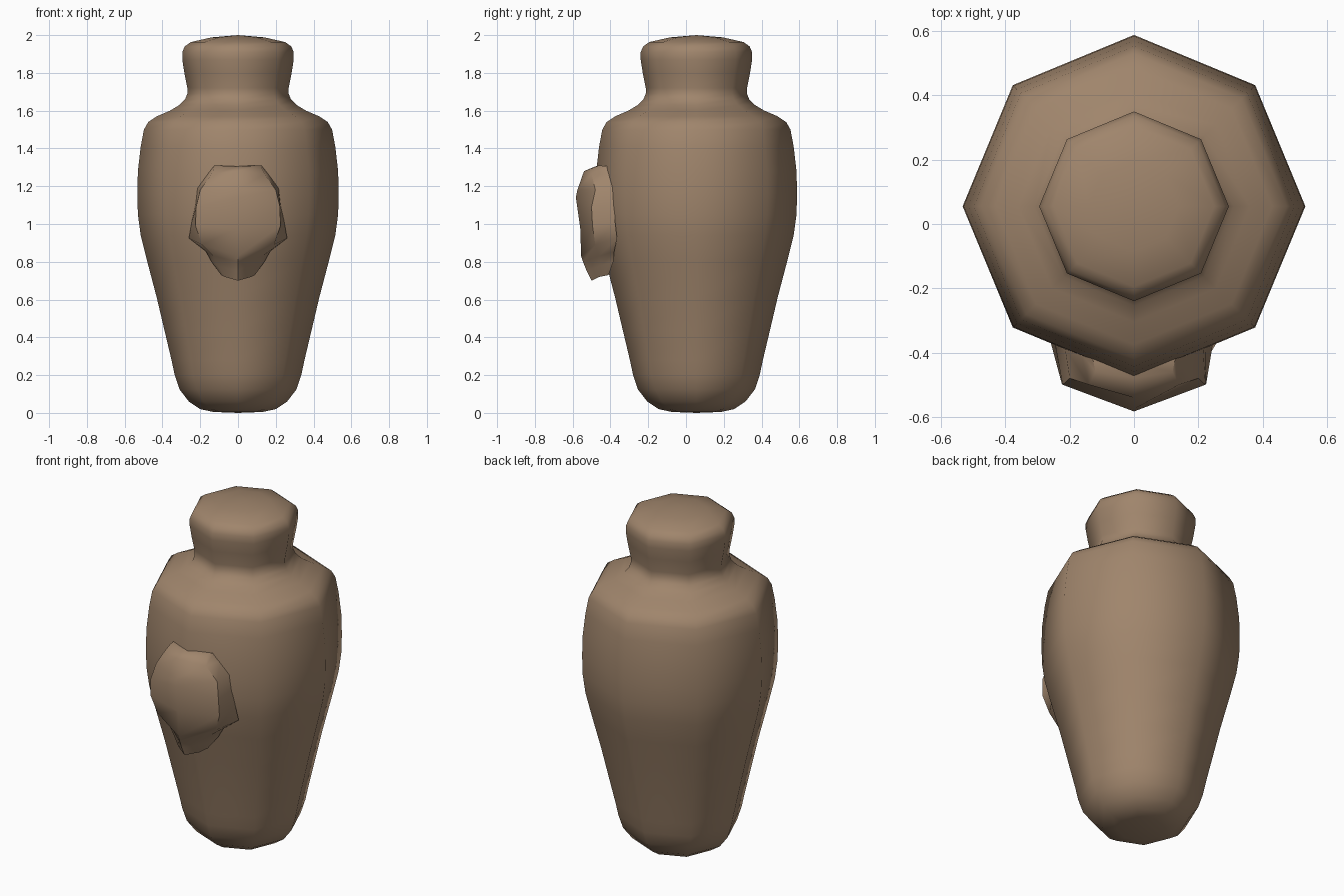
import bpy, bmesh, math

if "Cube" in bpy.data.objects:
    bpy.data.objects.remove(bpy.data.objects["Cube"])

clay = bpy.data.materials.new("brown clay")
clay.diffuse_color = (0.35, 0.235, 0.15, 1)
clay.use_nodes = True
clay.node_tree.nodes["Principled BSDF"].inputs["Base Color"].default_value = clay.diffuse_color


def finish(bm, name, angle):
    bmesh.ops.recalc_face_normals(bm, faces=bm.faces)
    me = bpy.data.meshes.new(name)
    bm.to_mesh(me)
    bm.free()
    ob = bpy.data.objects.new(name, me)
    bpy.context.collection.objects.link(ob)
    me.materials.append(clay)
    bpy.context.view_layer.objects.active = ob
    ob.select_set(True)
    bpy.ops.object.shade_smooth_by_angle(angle=math.radians(angle))
    ob.select_set(False)
    return ob


# Eight-sided jar with its stopper, as (radius, height)
profile = [(0.13, 0.005), (0.20, 0.02), (0.26, 0.06), (0.31, 0.125), (0.335, 0.20),
           (0.352, 0.28), (0.39, 0.44), (0.43, 0.61), (0.48, 0.80), (0.515, 0.94),
           (0.53, 1.05), (0.533, 1.16), (0.53, 1.28), (0.515, 1.41), (0.498, 1.50),
           (0.475, 1.54), (0.43, 1.57), (0.36, 1.60), (0.31, 1.63), (0.28, 1.66),
           (0.268, 1.69), (0.268, 1.72), (0.284, 1.80), (0.295, 1.87), (0.295, 1.91),
           (0.282, 1.94), (0.25, 1.963), (0.14, 1.988)]
SIDES, CY = 8, 0.055
bm = bmesh.new()
rings = [[bm.verts.new((r * math.cos(i * math.tau / SIDES),
                        CY + r * math.sin(i * math.tau / SIDES), z))
          for i in range(SIDES)] for r, z in profile]
for a, b in zip(rings, rings[1:]):
    for i in range(SIDES):
        j = (i + 1) % SIDES
        bm.faces.new((a[i], a[j], b[j], b[i]))
for ring, z in ((rings[0], 0.0), (rings[-1], 2.0)):
    tip = bm.verts.new((0, CY, z))
    for i in range(SIDES):
        bm.faces.new((ring[i], ring[(i + 1) % SIDES], tip))
finish(bm, "jar", 80)

# Carved mask on the front: rows of (back edge, side, centre), mirrored in x
rows = [
    [(0.13, -0.41, 1.305), (0.12, -0.46, 1.31), (0, -0.48, 1.305)],
    [(0.165, -0.40, 1.26), (0.14, -0.50, 1.265), (0, -0.54, 1.28)],
    [(0.215, -0.385, 1.19), (0.20, -0.48, 1.18), (0, -0.575, 1.18)],
    [(0.225, -0.38, 1.10), (0.222, -0.50, 1.09), (0, -0.583, 1.14)],
    [(0.245, -0.375, 1.01), (0.225, -0.495, 0.99), (0, -0.56, 0.98)],
    [(0.26, -0.365, 0.925), (0.19, -0.48, 0.89), (0, -0.555, 0.83)],
    [(0.17, -0.38, 0.855), (0.13, -0.46, 0.83), (0, -0.545, 0.80)],
    [(0.14, -0.385, 0.80), (0.11, -0.45, 0.78), (0, -0.525, 0.75)],
    [(0.09, -0.41, 0.73), (0.07, -0.46, 0.72), (0, -0.50, 0.70)],
]
bm = bmesh.new()
loops = []
for row in rows:
    pts = row + [(-x, y, z) for x, y, z in reversed(row[:2])]
    loops.append([bm.verts.new(p) for p in pts])
for a, b in zip(loops, loops[1:]):
    for i in range(5):
        j = (i + 1) % 5
        bm.faces.new((a[i], a[j], b[j], b[i]))
bm.faces.new(loops[0])
bm.faces.new(loops[-1])
finish(bm, "front_mask", 50)
